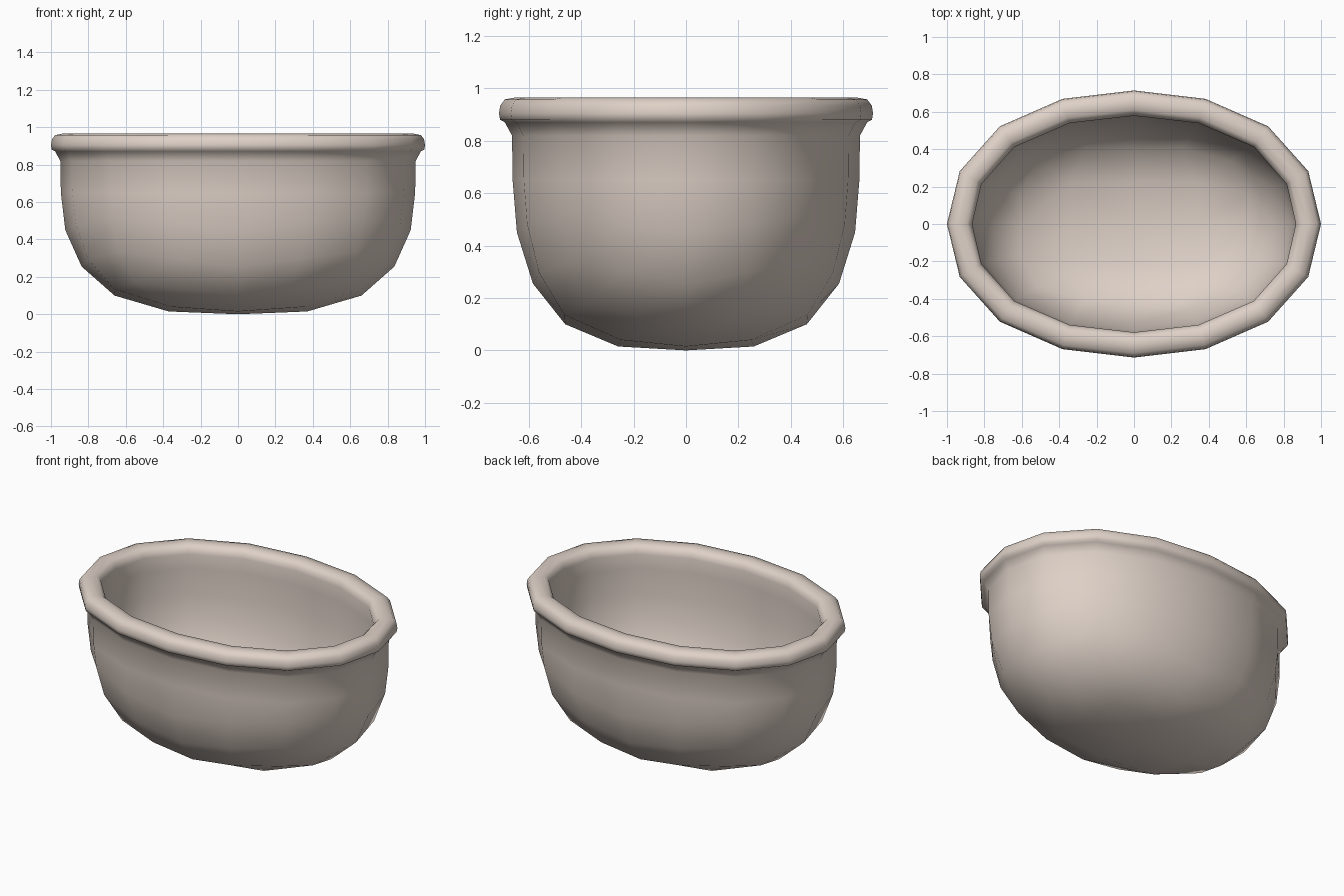
import bpy, bmesh, math

if "Cube" in bpy.data.objects:
    bpy.data.objects.remove(bpy.data.objects["Cube"])

SEG = 16
A, B = 0.95, 0.664   # half-widths of the oval wall

# Height of the rounded bottom by relative width
CURVE = [(0, 0), (0.39, 0.015), (0.52, 0.04), (0.695, 0.10), (0.80, 0.172),
         (0.88, 0.255), (0.93, 0.345), (0.972, 0.45), (0.997, 0.65)]


def height(s):
    for (s0, z0), (s1, z1) in zip(CURVE, CURVE[1:]):
        if s <= s1:
            return z0 + (z1 - z0) * (s - s0) / (s1 - s0)
    return CURVE[-1][1]


def point(bm, t, scale, offset, z):
    """Point on a slightly squared oval, scaled, then pushed outward."""
    f = scale * (1 + 0.025 * math.sin(2 * t) ** 2)
    nx, ny = math.cos(t) / A, math.sin(t) / B
    n = math.hypot(nx, ny)
    return bm.verts.new((A * f * math.cos(t) + offset * nx / n,
                         B * f * math.sin(t) + offset * ny / n, z))


def ring(bm, scale, offset, z, n=SEG):
    return [point(bm, 2 * math.pi * i / n, scale, offset, z) for i in range(n)]


def bowl_ring(bm, s, corner, off, lift, n=SEG):
    """Ring of the rounded bottom, wider and higher at the four diagonals."""
    out = []
    for i in range(n):
        t = 2 * math.pi * i / n
        sc = s + (corner - s) * math.sin(2 * t) ** 2
        out.append(point(bm, t, sc, off, height(sc) + lift * (1 - sc ** 3)))
    return out


def bridge(bm, lo, hi):
    for i in range(len(lo)):
        j = (i + 1) % len(lo)
        bm.faces.new((lo[i], lo[j], hi[j], hi[i]))


def grid_cap(bm, outer, inner, z):
    """Four by four grid of quads closing a 16-sided ring."""
    c = bm.verts.new((0, 0, z))
    for k in range(4):
        a, d, b = inner[2 * k], inner[2 * k + 1], inner[(2 * k + 2) % 8]
        o = [outer[(4 * k + m) % 16] for m in range(5)]
        bm.faces.new((c, a, d, b))
        bm.faces.new((a, o[0], o[1], d))
        bm.faces.new((d, o[1], o[2], o[3]))
        bm.faces.new((d, o[3], o[4], b))


bm = bmesh.new()
T = -0.082   # wall thickness

# Outer bottom and wall
out_inner = bowl_ring(bm, 0.39, 0.52, 0, 0, 8)
loops = [bowl_ring(bm, 0.695, 0.80, 0, 0), bowl_ring(bm, 0.88, 0.925, 0, 0),
         bowl_ring(bm, 0.972, 0.98, 0, 0), ring(bm, 0.997, 0, 0.65), ring(bm, 1, 0, 0.82)]
# Rolled rim
rim = [(0.028, 0.871), (0.046, 0.880), (0.050, 0.905), (0.045, 0.935), (0.028, 0.958),
       (-0.015, 0.966), (-0.055, 0.961), (-0.077, 0.940), (-0.085, 0.91)]
loops += [ring(bm, 1, off, z) for off, z in rim]
# Inner wall and floor
LIFT = 0.08
loops += [ring(bm, 1, T, 0.82), ring(bm, 0.997, T, 0.65),
          bowl_ring(bm, 0.972, 0.98, T, LIFT), bowl_ring(bm, 0.88, 0.925, T, LIFT),
          bowl_ring(bm, 0.695, 0.80, T * 0.7, LIFT)]
in_inner = bowl_ring(bm, 0.39, 0.52, T * 0.4, LIFT, 8)

for lo, hi in zip(loops, loops[1:]):
    bridge(bm, lo, hi)
grid_cap(bm, loops[0], out_inner, 0.0)
grid_cap(bm, loops[-1], in_inner, LIFT)
bmesh.ops.recalc_face_normals(bm, faces=bm.faces)
for f in bm.faces:
    f.smooth = True

mesh = bpy.data.meshes.new("oval_bowl")
bm.to_mesh(mesh)
bm.free()
mat = bpy.data.materials.new("warm beige ceramic")
mat.diffuse_color = (0.73, 0.635, 0.57, 1)
mat.use_nodes = True
mat.node_tree.nodes["Principled BSDF"].inputs["Base Color"].default_value = mat.diffuse_color
mesh.materials.append(mat)
bowl = bpy.data.objects.new("oval_bowl", mesh)
bpy.context.collection.objects.link(bowl)
